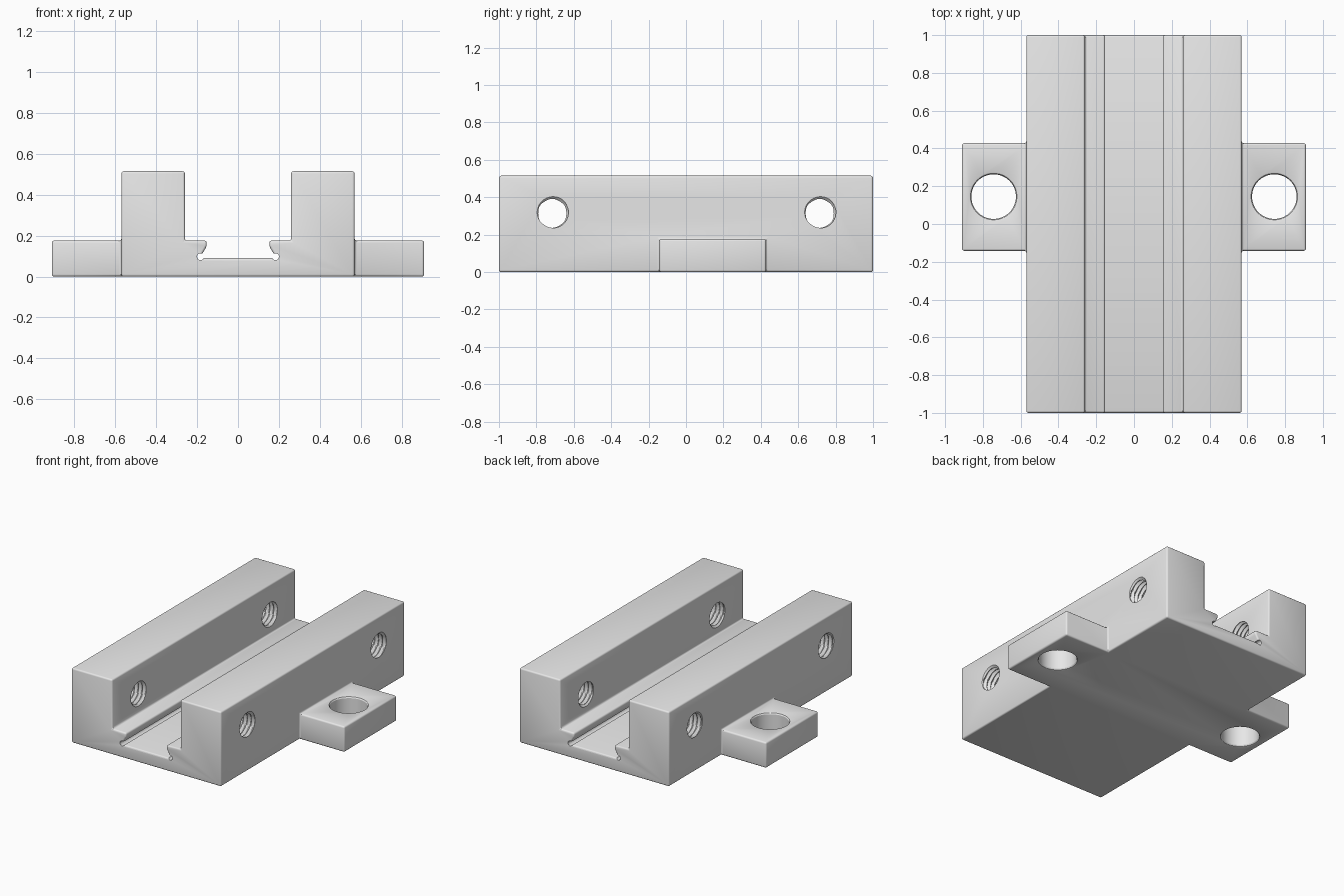
import bpy, bmesh
from math import cos, sin, pi, radians

cube = bpy.data.objects.get("Cube")
if cube:
    bpy.data.objects.remove(cube, do_unlink=True)

grey = bpy.data.materials.new("light grey")
grey.use_nodes = True
grey.diffuse_color = (0.8, 0.8, 0.8, 1)
grey.node_tree.nodes["Principled BSDF"].inputs["Base Color"].default_value = (0.8, 0.8, 0.8, 1)


def loft(name, rings):
    """Closed solid skinned through equal-sized rings of points."""
    bm = bmesh.new()
    rows = [[bm.verts.new(p) for p in ring] for ring in rings]
    n = len(rows[0])
    for a, b in zip(rows, rows[1:]):
        for i in range(n):
            j = (i + 1) % n
            bm.faces.new((a[i], a[j], b[j], b[i]))
    bm.faces.new(rows[0][::-1])
    bm.faces.new(rows[-1])
    bmesh.ops.recalc_face_normals(bm, faces=bm.faces)
    mesh = bpy.data.meshes.new(name)
    bm.to_mesh(mesh)
    bm.free()
    mesh.materials.append(grey)
    obj = bpy.data.objects.new(name, mesh)
    bpy.context.collection.objects.link(obj)
    return obj


def apply(obj, mod):
    bpy.context.view_layer.objects.active = obj
    bpy.ops.object.modifier_apply(modifier=mod.name)


def combine(target, tool, operation):
    tool.hide_render = True
    mod = target.modifiers.new("combine", "BOOLEAN")
    mod.operation, mod.solver, mod.object = operation, "EXACT", tool
    apply(target, mod)
    bpy.data.objects.remove(tool, do_unlink=True)


def circle(n):
    return [2 * pi * i / n for i in range(n)]


# Channel body: symmetric cross-section with dovetail lips
half = [(0.57, 0), (0.57, 0.515), (0.26, 0.515), (0.26, 0.176),
        (0.153, 0.176), (0.153, 0.148), (0.187, 0.09)]
section = half + [(-x, z) for x, z in reversed(half)]
body = loft("rail_clamp_body", [[(x, y, z) for x, z in section] for y in (-1, 1)])

# Mounting tabs on both sides
for s in (-1, 1):
    outline = [(0.5, -0.142), (0.91, -0.142), (0.91, 0.428), (0.5, 0.428)]
    tab = loft("mounting_tab", [[(s * x, y, z) for x, y in outline] for z in (0, 0.176)])
    combine(body, tab, "UNION")

# Merge flat faces, then round every edge
bm = bmesh.new()
bm.from_mesh(body.data)
bmesh.ops.remove_doubles(bm, verts=bm.verts, dist=0.0001)
bmesh.ops.dissolve_limit(bm, angle_limit=0.01, verts=bm.verts, edges=bm.edges)
bm.to_mesh(body.data)
bm.free()
bevel = body.modifiers.new("rounded edges", "BEVEL")
bevel.width, bevel.segments = 0.011, 3
bevel.limit_method, bevel.angle_limit = "ANGLE", radians(20)
apply(body, bevel)

PITCH, STEPS = 0.03, 6
for s in (-1, 1):
    # Relief groove in the dovetail corner
    groove = loft("relief_cutter", [[(s * 0.183 + 0.017 * cos(a), y, 0.097 + 0.017 * sin(a))
                                     for a in circle(20)] for y in (-1.1, 1.1)])
    combine(body, groove, "DIFFERENCE")

    # Vertical bolt hole with softened rims
    lathe = [(-0.02, 0.13), (0.0, 0.13), (0.003, 0.123), (0.011, 0.118),
             (0.165, 0.118), (0.173, 0.123), (0.176, 0.13), (0.2, 0.13)]
    bolt = loft("bolt_hole_cutter", [[(s * 0.743 + r * cos(a), 0.145 + r * sin(a), z)
                                      for a in circle(64)] for z, r in lathe])
    combine(body, bolt, "DIFFERENCE")

    # Threaded cross holes: triangular thread wound along x
    for y in (-0.715, 0.715):
        rings = []
        for k in range(12 * STEPS + 1):
            ring = []
            for a in circle(32):
                phase = (k / STEPS - a / (2 * pi)) % 1
                r = 0.075 + 0.017 * abs(2 * phase - 1)
                ring.append((s * (0.235 + k * PITCH / STEPS), y + r * cos(a), 0.314 + r * sin(a)))
            rings.append(ring)
        combine(body, loft("thread_cutter", rings), "DIFFERENCE")

# Smooth the rounded edges, keep flats crisp
bpy.ops.object.select_all(action="DESELECT")
body.select_set(True)
bpy.context.view_layer.objects.active = body
bpy.ops.object.shade_smooth_by_angle(angle=radians(31))
